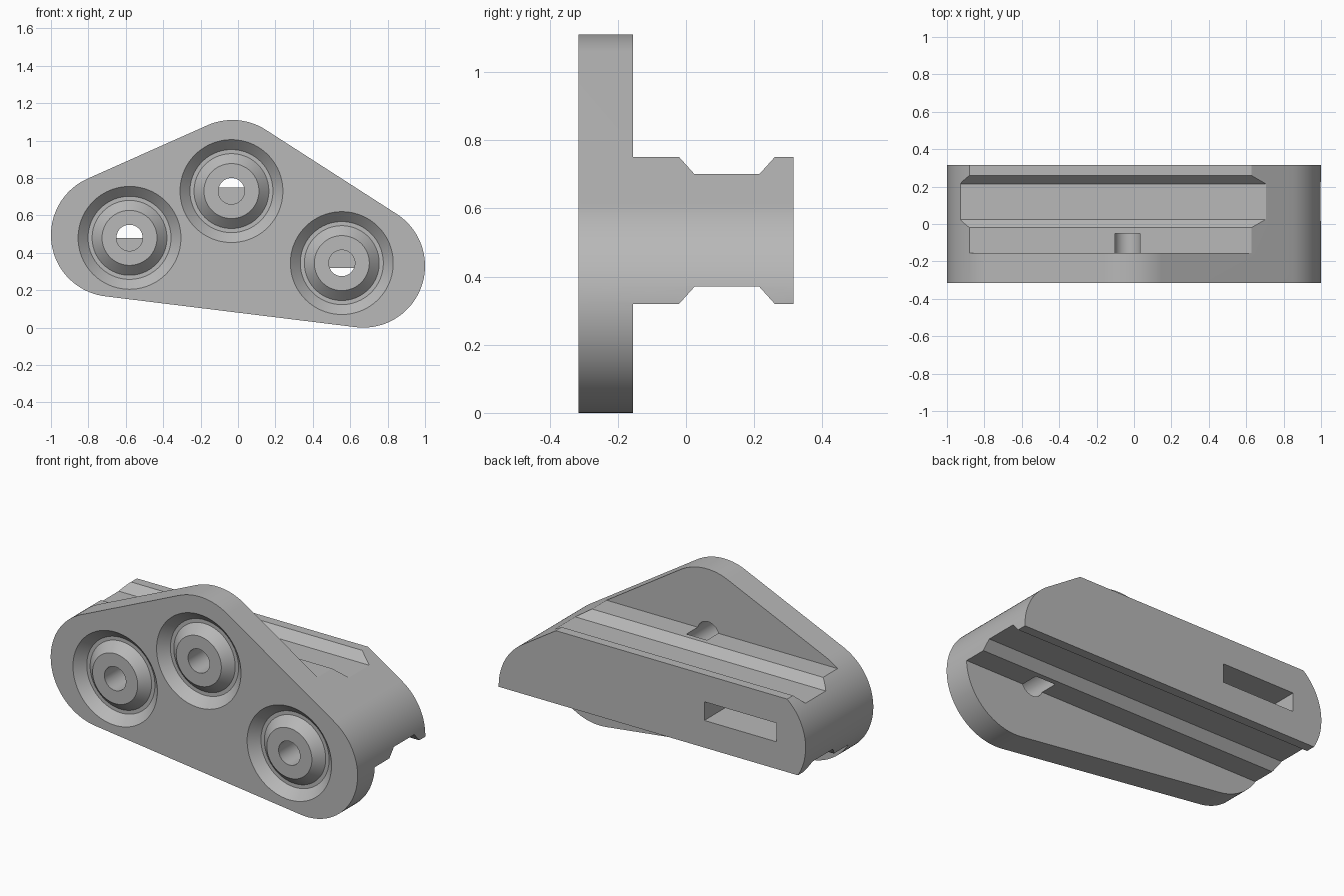
import bpy, bmesh, math
from math import sin, cos, pi

cube = bpy.data.objects.get("Cube")
if cube:
    bpy.data.objects.remove(cube, do_unlink=True)

FRONT, BACK, STEP = -0.315, 0.315, -0.155
RADIUS = 0.33
CORNERS = [(-0.67, 0.495), (-0.03, 0.78), (0.67, 0.33)]
BORES = [(-0.58, 0.48), (-0.035, 0.73), (0.555, 0.345)]

grey = bpy.data.materials.new("plain grey")
grey.use_nodes = True
GREY = (0.48, 0.48, 0.48, 1)
grey.diffuse_color = GREY
grey.node_tree.nodes["Principled BSDF"].inputs["Base Color"].default_value = GREY


def finish(name, bm):
    bmesh.ops.recalc_face_normals(bm, faces=bm.faces)
    mesh = bpy.data.meshes.new(name)
    bm.to_mesh(mesh)
    bm.free()
    mesh.materials.append(grey)
    obj = bpy.data.objects.new(name, mesh)
    bpy.context.collection.objects.link(obj)
    return obj


def prism(name, points, direction):
    """Extrude a flat closed outline along a direction."""
    bm = bmesh.new()
    face = bm.faces.new([bm.verts.new(p) for p in points])
    made = bmesh.ops.extrude_face_region(bm, geom=[face])["geom"]
    verts = [v for v in made if isinstance(v, bmesh.types.BMVert)]
    bmesh.ops.translate(bm, verts=verts, vec=direction)
    return finish(name, bm)


def ring(name, profile, centre, steps=96):
    """Revolve a closed (radius, y) profile around a front-to-back axis."""
    bm = bmesh.new()
    loops = []
    for i in range(steps):
        a = 2 * pi * i / steps
        loops.append([bm.verts.new((centre[0] + r * cos(a), y, centre[1] + r * sin(a)))
                      for r, y in profile])
    n = len(profile)
    for i in range(steps):
        p, q = loops[i], loops[(i + 1) % steps]
        for j in range(n):
            k = (j + 1) % n
            bm.faces.new((p[j], p[k], q[k], q[j]))
    return finish(name, bm)


def cut(target, cutter):
    """Subtract the cutter and discard it."""
    mod = target.modifiers.new("cut", "BOOLEAN")
    mod.operation, mod.solver, mod.object = "DIFFERENCE", "EXACT", cutter
    bpy.ops.object.select_all(action="DESELECT")
    bpy.context.view_layer.objects.active = target
    target.select_set(True)
    bpy.ops.object.modifier_apply(modifier=mod.name)
    bpy.data.objects.remove(cutter, do_unlink=True)


# Body: rounded triangle, one tangent arc per corner, at full depth
outline = []
for i, (cx, cz) in enumerate(CORNERS):
    px, pz = CORNERS[i - 1]
    nx, nz = CORNERS[(i + 1) % 3]
    start = math.atan2(cz - pz, cx - px) + pi / 2
    end = math.atan2(nz - cz, nx - cx) + pi / 2
    sweep = (start - end) % (2 * pi)
    for s in range(41):
        a = start - sweep * s / 40
        outline.append((cx + RADIUS * cos(a), FRONT, cz + RADIUS * sin(a)))
body = prism("grooved_bracket", outline, (0, BACK - FRONT, 0))

# Rear rail: trim above and below, leaving a tapered groove on each side
for edge, waist, far in ((0.75, 0.70, 1.4), (0.32, 0.37, -0.3)):
    profile = [(STEP, far), (STEP, edge), (-0.02, edge), (0.025, waist),
               (0.215, waist), (0.26, edge), (0.4, edge), (0.4, far)]
    cut(body, prism("rail_cutter", [(-1.5, y, z) for y, z in profile], (3, 0, 0)))

# Front sockets: ring groove around a flush boss, with a central bore
for centre in BORES:
    groove = [(0.285, FRONT - 0.01), (0.222, FRONT + 0.053),
              (0.2, FRONT + 0.053), (0.137, FRONT - 0.01)]
    cut(body, ring("groove_cutter", groove, centre))
    disc = [(centre[0] + 0.07 * cos(2 * pi * i / 48), -0.4,
             centre[1] + 0.07 * sin(2 * pi * i / 48)) for i in range(48)]
    cut(body, prism("bore_cutter", disc, (0, 0.35, 0)))

# Rear slot that meets the bore behind it
slot = [(x, -0.051, z) for x, z in ((-0.81, 0.48), (-0.34, 0.48), (-0.34, 0.59), (-0.81, 0.59))]
cut(body, prism("slot_cutter", slot, (0, 0.5, 0)))

# Smooth the curved walls, keep the edges crisp
bpy.ops.object.select_all(action="DESELECT")
body.select_set(True)
bpy.context.view_layer.objects.active = body
bpy.ops.object.shade_smooth_by_angle(angle=math.radians(25))
